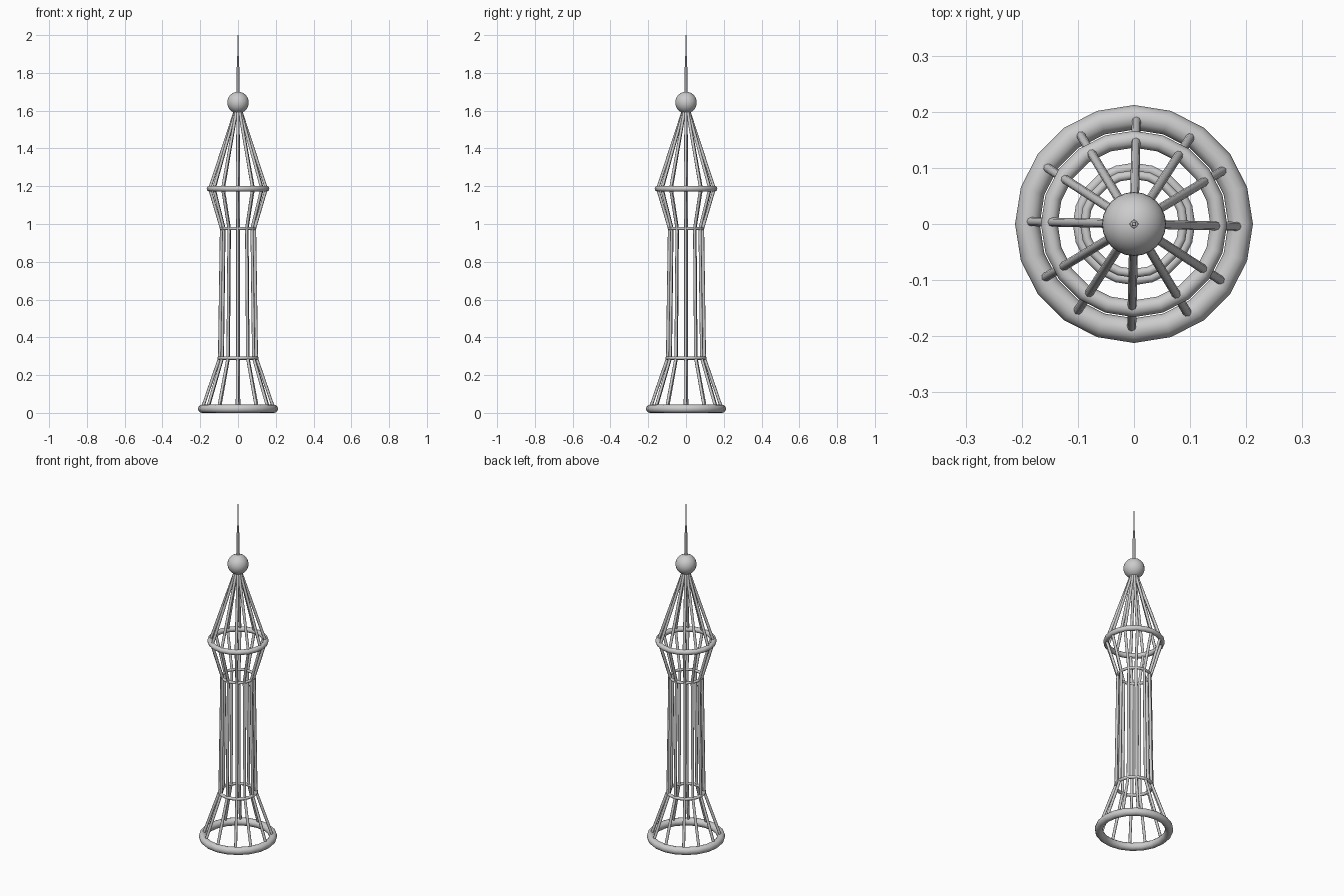
import bpy, bmesh
from math import cos, sin, radians
from mathutils import Vector, Matrix

if "Cube" in bpy.data.objects:
    bpy.data.objects.remove(bpy.data.objects["Cube"])

SEGS = 20
# twelve rods, slightly uneven but repeating every quarter turn
ANGLES = [radians(a + 90 * q) for q in range(4) for a in (-1.3, 31, 57)]


def smooth(obj):
    bpy.ops.object.select_all(action='DESELECT')
    obj.select_set(True)
    bpy.context.view_layer.objects.active = obj
    bpy.ops.object.shade_smooth_by_angle(angle=radians(50))


def ring(name, z, major, minor):
    bpy.ops.mesh.primitive_torus_add(major_segments=SEGS, minor_segments=12, location=(0, 0, z),
                                     major_radius=major, minor_radius=minor)
    obj = bpy.context.object
    obj.name = name
    smooth(obj)


def add_rod(bm, a, b, r1, r2):
    d = b - a
    mat = Matrix.Translation((a + b) / 2) @ d.to_track_quat('Z', 'Y').to_matrix().to_4x4()
    bmesh.ops.create_cone(bm, cap_ends=True, segments=8, radius1=r1, radius2=r2,
                          depth=d.length, matrix=mat)


def finish(bm, name):
    me = bpy.data.meshes.new(name)
    bm.to_mesh(me)
    bm.free()
    obj = bpy.data.objects.new(name, me)
    bpy.context.collection.objects.link(obj)
    smooth(obj)


def rods(name, ra, za, rb, zb, r=0.008):
    bm = bmesh.new()
    for t in ANGLES:
        u = Vector((cos(t), sin(t), 0))
        add_rod(bm, u * ra + Vector((0, 0, za)), u * rb + Vector((0, 0, zb)), r, r)
    finish(bm, name)


# Horizontal hoops
ring("base_ring", 0.022, 0.190, 0.022)
ring("lower_waist_ring", 0.29, 0.100, 0.009)
ring("upper_waist_ring", 0.976, 0.088, 0.008)
ring("roof_ring", 1.187, 0.151, 0.015)

# Rod cage, tier by tier
rods("flared_base_rods", 0.190, 0.022, 0.098, 0.29)
rods("shaft_rods", 0.098, 0.29, 0.088, 0.976)
rods("upper_flare_rods", 0.088, 0.976, 0.150, 1.187)
rods("roof_rods", 0.150, 1.187, 0.006, 1.625)

# Ball finial
bpy.ops.mesh.primitive_uv_sphere_add(segments=24, ring_count=16, radius=0.057, location=(0, 0, 1.643))
bpy.context.object.name = "finial_ball"
smooth(bpy.context.object)

# Two-stage spire
bm = bmesh.new()
add_rod(bm, Vector((0, 0, 1.66)), Vector((0, 0, 1.83)), 0.008, 0.007)
add_rod(bm, Vector((0, 0, 1.83)), Vector((0, 0, 2.0)), 0.0045, 0.003)
finish(bm, "spire")
